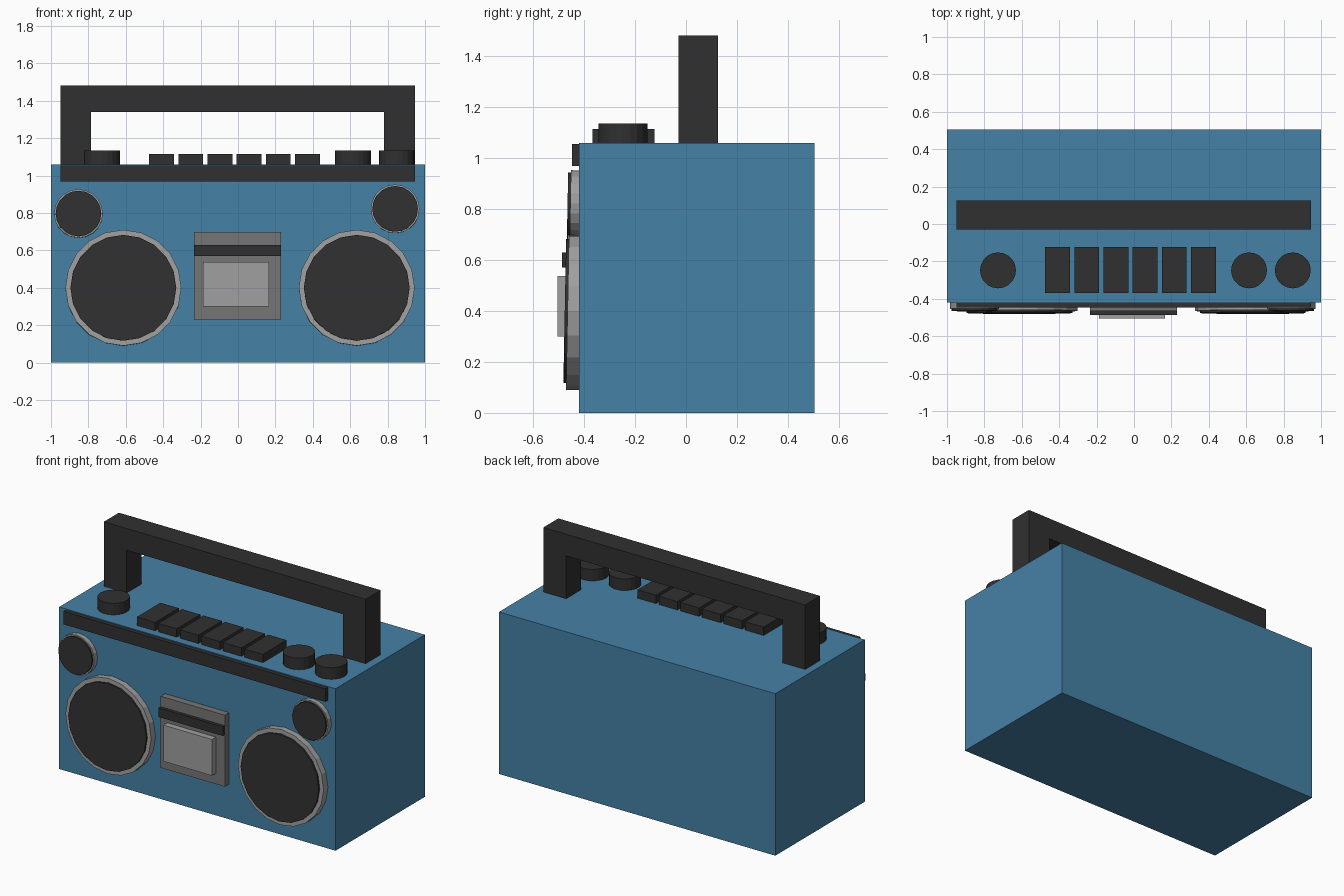
import bpy, bmesh, math
from mathutils import Matrix

if "Cube" in bpy.data.objects:
    bpy.data.objects.remove(bpy.data.objects["Cube"])


def material(name, rgb):
    m = bpy.data.materials.new(name)
    m.diffuse_color = (*rgb, 1)
    m.use_nodes = True
    m.node_tree.nodes["Principled BSDF"].inputs["Base Color"].default_value = m.diffuse_color
    return m


BLUE = material("blue_shell", (0.06, 0.22, 0.38))
DARK = material("dark_plastic", (0.03, 0.03, 0.03))
GREY = material("mid_grey", (0.18, 0.18, 0.18))
LIGHT = material("light_grey", (0.35, 0.35, 0.35))


def finish(bm, name, mat):
    bmesh.ops.recalc_face_normals(bm, faces=bm.faces)
    me = bpy.data.meshes.new(name)
    bm.to_mesh(me)
    bm.free()
    me.materials.append(mat)
    ob = bpy.data.objects.new(name, me)
    bpy.context.collection.objects.link(ob)
    return ob


def box(name, x, y, z, mat):
    bm = bmesh.new()
    centre = [(a + b) / 2 for a, b in (x, y, z)]
    size = [b - a for a, b in (x, y, z)]
    bmesh.ops.create_cube(bm, size=1, matrix=Matrix.Translation(centre) @ Matrix.Diagonal((*size, 1)))
    return finish(bm, name, mat)


def disc(name, centre, radius, depth, mat, rot=Matrix(), sides=20):
    bm = bmesh.new()
    bmesh.ops.create_cone(bm, cap_ends=True, segments=sides, radius1=radius, radius2=radius,
                          depth=depth, matrix=Matrix.Translation(centre) @ rot)
    return finish(bm, name, mat)


def speaker(name, x, z, radius, grille_radius, front):
    # rim and grille lean back by about one degree
    rot = Matrix.Rotation(math.radians(88.9), 4, 'X')
    disc(name + "_rim", (x, front + 0.035, z), radius, 0.07, LIGHT, rot)
    disc(name + "_grille", (x, front + 0.009, z), grille_radius, 0.04, DARK, rot)


# Shell and front trim
box("body", (-1, 1), (-0.42, 0.505), (0, 1.06), BLUE)
box("front_trim", (-0.95, 0.945), (-0.447, -0.41), (0.97, 1.055), DARK)

# Carrying handle: extruded U profile
bm = bmesh.new()
profile = [(-0.95, 1.055), (-0.95, 1.482), (0.945, 1.482), (0.945, 1.055),
           (0.78, 1.055), (0.78, 1.34), (-0.785, 1.34), (-0.785, 1.055)]
face = bm.faces.new([bm.verts.new((x, -0.03, z)) for x, z in profile])
ext = bmesh.ops.extrude_face_region(bm, geom=[face])
bmesh.ops.translate(bm, vec=(0, 0.155, 0),
                    verts=[g for g in ext["geom"] if isinstance(g, bmesh.types.BMVert)])
finish(bm, "handle", DARK)

# Speakers
speaker("left_woofer", -0.613, 0.40, 0.31, 0.283, -0.465)
speaker("right_woofer", 0.635, 0.40, 0.31, 0.283, -0.465)
speaker("left_tweeter", -0.853, 0.797, 0.13, 0.122, -0.454)
speaker("right_tweeter", 0.84, 0.822, 0.13, 0.122, -0.454)

# Cassette deck
box("cassette_frame", (-0.235, 0.23), (-0.465, -0.41), (0.23, 0.698), GREY)
box("cassette_bar", (-0.235, 0.23), (-0.486, -0.43), (0.57, 0.63), DARK)
box("cassette_window", (-0.187, 0.165), (-0.505, -0.43), (0.30, 0.537), LIGHT)

# Piano keys on top
for i in range(6):
    x = -0.475 + i * 0.156
    box(f"key_{i + 1}", (x, x + 0.133), (-0.368, -0.124), (1.05, 1.115), DARK)

# Knobs
for i, x in enumerate((-0.727, 0.615, 0.849)):
    disc(f"knob_{i + 1}", (x, -0.248, 1.093), 0.096, 0.085, DARK)
